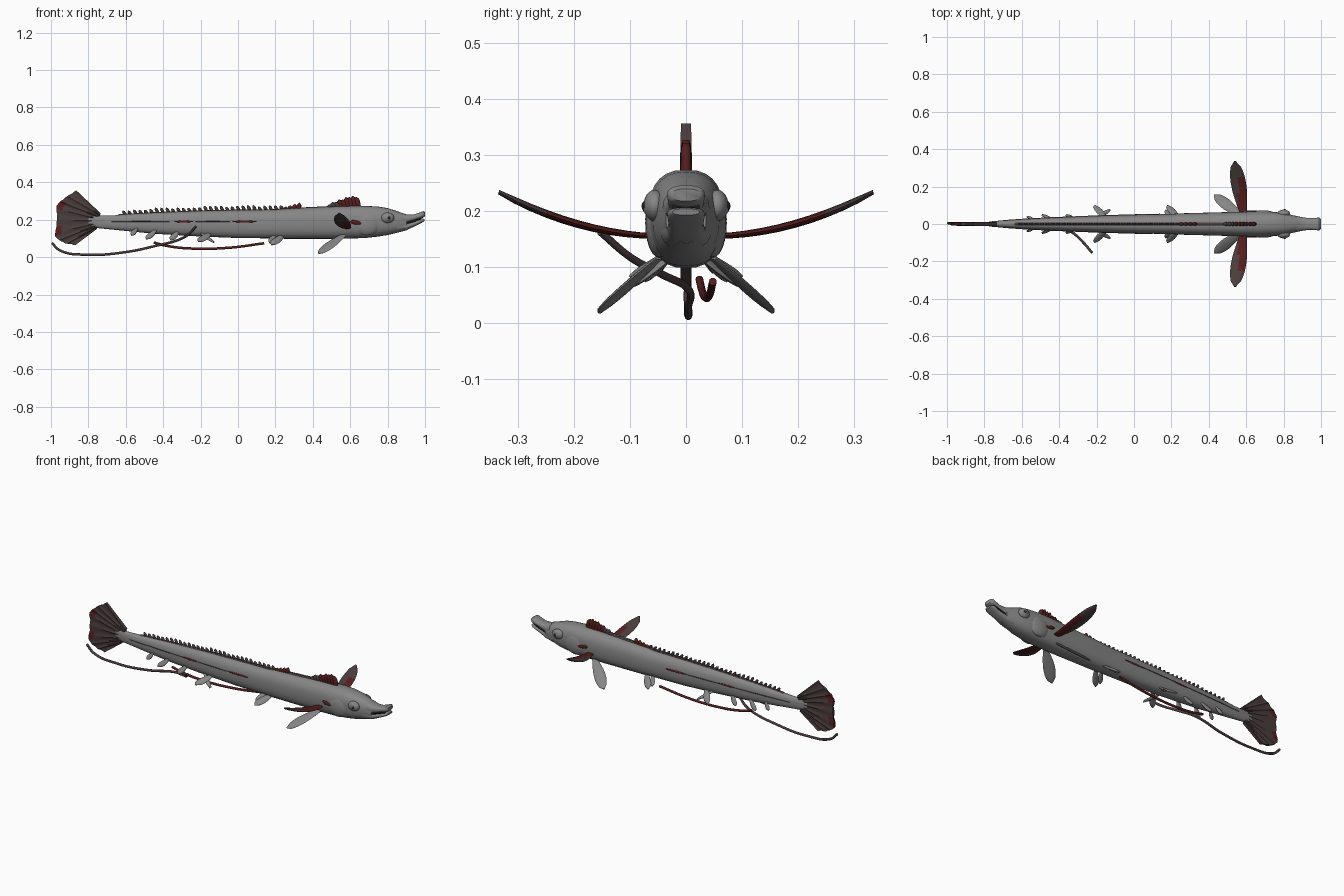
import bpy, math, random
from mathutils import Vector as V

random.seed(4)
if "Cube" in bpy.data.objects:
    bpy.data.objects.remove(bpy.data.objects["Cube"])


def material(name, *rgb):
    m = bpy.data.materials.new(name)
    m.use_nodes = True
    m.diffuse_color = (*rgb, 1)
    m.node_tree.nodes["Principled BSDF"].inputs["Base Color"].default_value = (*rgb, 1)
    return m


GREY = material("grey skin", 0.24, 0.24, 0.24)
PALE = material("pale fin", 0.23, 0.235, 0.23)
BROWN = material("brown fin", 0.07, 0.046, 0.046)
RED = material("dark red", 0.095, 0.014, 0.014)
DARK = material("dark eye", 0.02, 0.018, 0.018)


def build(name, verts, faces, mats, rule=None, angle=50):
    me = bpy.data.meshes.new(name)
    me.from_pydata(verts, [], faces)
    for m in mats:
        me.materials.append(m)
    if rule:
        for p in me.polygons:
            p.material_index = rule(p.center)
    ob = bpy.data.objects.new(name, me)
    bpy.context.collection.objects.link(ob)
    bpy.ops.object.select_all(action='DESELECT')
    ob.select_set(True)
    bpy.context.view_layer.objects.active = ob
    bpy.ops.object.mode_set(mode='EDIT')
    bpy.ops.mesh.select_all(action='SELECT')
    bpy.ops.mesh.normals_make_consistent(inside=False)
    bpy.ops.object.mode_set(mode='OBJECT')
    bpy.ops.object.shade_smooth_by_angle(angle=math.radians(angle))
    return ob


def loft(name, rings, mats, n=12, power=1.0, rule=None):
    """Skin rings given as (centre, half-width vector, half-height vector)."""
    verts, faces = [], []
    for c, a, b in rings:
        for i in range(n):
            t = math.tau * i / n
            co, si = math.cos(t), math.sin(t)
            co = math.copysign(abs(co) ** power, co)
            si = math.copysign(abs(si) ** power, si)
            verts.append(V(c) + V(a) * co + V(b) * si)
    for r in range(len(rings) - 1):
        for i in range(n):
            j = (i + 1) % n
            faces.append((r * n + i, r * n + j, r * n + n + j, r * n + n + i))
    faces += [tuple(range(n)), tuple(range(len(verts) - n, len(verts)))]
    return build(name, verts, faces, mats, rule)


def lengthwise(name, stations, mats, n=28, power=0.8, rule=None):
    """Loft along x from stations (x, bottom, top, half width)."""
    rings = [((x, 0, (lo + hi) / 2), (0, w, 0), (0, 0, (hi - lo) / 2)) for x, lo, hi, w in stations]
    return loft(name, rings, mats, n, power, rule)


def blade(name, root, tip, width, thick, mats, sag=0.0, rule=None, base=0.4, steps=10):
    """Leaf-shaped fin from root to tip; width is its half-width vector."""
    root, tip, width = V(root), V(tip), V(width)
    normal = (tip - root).cross(width).normalized() * thick
    rings = []
    for i in range(steps + 1):
        t = i / steps
        c = root.lerp(tip, t) - V((0, 0, sag * 4 * t * (1 - t)))
        s = base + (1 - base) * math.sin(min(t / 0.6, 1) * math.pi / 2)
        if t > 0.6:
            s = max(math.sqrt(max(1 - ((t - 0.6) / 0.4) ** 2, 0)), 0.12)
        rings.append((c, width * s, normal * (0.5 + 0.5 * s)))
    return loft(name, rings, mats, 12, 1, rule)


# Body, gill step and jaws
BODY = [(-0.8, .165, .22, .008), (-0.75, .155, .222, .016), (-0.68, .148, .222, .02),
        (-0.6, .14, .228, .026), (-0.45, .125, .236, .034), (-0.2, .11, .246, .044),
        (0, .102, .25, .05), (.2, .1, .252, .054), (.25, .098, .258, .057),
        (.4, .098, .264, .061), (.55, .098, .272, .065), (.68, .102, .274, .068),
        (.75, .11, .27, .064), (.8, .118, .262, .06), (.85, .13, .246, .047), (.9, .143, .228, .036)]
lengthwise("body", BODY, [GREY])
lengthwise("upper_jaw", [(.87, .17, .239, .042), (.9, .178, .228, .036), (.94, .194, .228, .031),
                         (.97, .204, .238, .033), (.99, .211, .246, .034), (1, .218, .24, .025)],
           [GREY], 20)
lengthwise("lower_jaw", [(.85, .132, .2, .045), (.9, .144, .182, .035), (.94, .162, .192, .031),
                         (.97, .177, .201, .033), (.985, .185, .207, .033), (.997, .193, .204, .024)],
           [GREY], 20)
lengthwise("mouth_inside", [(.9, .17, .19, .03), (.98, .195, .22, .024)], [DARK], 12)


def body_at(x, slot):
    for p, q in zip(BODY, BODY[1:]):
        if p[0] <= x <= q[0]:
            return p[slot] + (q[slot] - p[slot]) * (x - p[0]) / (q[0] - p[0])


# Eyes, gill covers, paired fins and side stripes
for s, side in ((1, "left"), (-1, "right")):
    for part, loc, size, mat in (
            ("eye_socket", (.8, .056, .21), (.035, .02, .028), GREY),
            ("eye", (.803, .064, .208), (.018, .014, .017), GREY),
            ("pupil", (.806, .0735, .209), (.009, .006, .009), DARK),
            ("gill_cover", (.69, .047, .178), (.075, .026, .062), GREY)):
        bpy.ops.mesh.primitive_uv_sphere_add(segments=20, ring_count=12,
                                             location=(loc[0], s * loc[1], loc[2]), scale=size)
        ob = bpy.context.object
        ob.name = side + "_" + part
        ob.data.materials.append(mat)
        bpy.ops.object.shade_smooth()
    blade(side + "_pectoral_fin", (.585, s * .05, .155), (.54, s * .335, .234), (.041, 0, 0), .007,
          [BROWN, RED], .018, lambda c: int(abs(c.y) < .25 and c.x > .56 - (abs(c.y) < .12)))
    blade(side + "_pelvic_fin", (.57, s * .045, .12), (.43, s * .155, .02), (.02, s * .022, -.012),
          .007, [PALE])
    # Small belly fins: root x, tip x, tip y, tip z, half width
    for k, (x0, x1, y, z, w) in enumerate(((.24, .18, .1, .065, .022), (.2, .17, .075, .075, .016),
                                           (-.15, -.21, .1, .082, .022), (-.2, -.13, .08, .078, .02),
                                           (-.32, -.36, .05, .09, .016), (-.44, -.49, .05, .095, .016),
                                           (-.54, -.57, .04, .115, .012))):
        blade(f"{side}_belly_fin_{k + 1}", (x0, s * .025, body_at(x0, 1) + .02), (x1, s * y, z),
              (w, 0, -.006), .006, [PALE], steps=7)
    for k, (x0, x1, h, mat) in enumerate(((-.7, -.34, .002, BROWN), (-.34, -.24, .006, RED),
                                          (-.24, -.03, .002, BROWN), (-.03, .1, .006, RED))):
        rings = []
        for i in range(9):
            x = x0 + (x1 - x0) * i / 8
            rings.append(((x, s * (body_at(x, 3) - .001), .19), (0, .003, 0),
                          (0, 0, h * (.4 + .6 * math.sin(math.pi * i / 8)))))
        loft(f"{side}_side_stripe_{k + 1}", rings, [mat], 8)
    blade(side + "_gill_mark", (.66, s * .067, .18), (.6, s * .067, .19), (0, 0, .011), .006, [RED])

# Back ridge and its row of spines
ridge = []
for i in range(41):
    x = -.64 + 1.28 * i / 40
    ridge.append(((x, 0, body_at(x, 2) - .002), (0, .009, 0), (0, 0, .006)))
loft("back_ridge", ridge, [BROWN], 8)
for i in range(30):
    x = -.6 + i * .029
    top, h = body_at(x, 2), random.uniform(.018, .028)
    blade(f"back_spine_{i + 1}", (x, 0, top - .006), (x - .016, 0, top + h), (.008, 0, .003), .006,
          [BROWN], base=.9, steps=5)
for i in range(4):
    x = .25 + i * .024
    top = body_at(x, 2)
    blade(f"red_spine_{i + 1}", (x, 0, top - .02), (x + .006, 0, top + .012 + .006 * i),
          (.013, 0, 0), .009, [RED], base=.9, steps=5)

# Ragged front dorsal fin made of overlapping rays
for i in range(9):
    x = .49 + i * .018
    top = body_at(x, 2)
    blade(f"dorsal_ray_{i + 1}", (x + .012, 0, top - .012),
          (x - .004, 0, top + .012 + .036 * min(i / 6, 1) + .006 * (i % 2)),
          (.015, 0, .004), .01, [RED if i > 2 else BROWN], base=.8, steps=6)

# Tail fan with pleated rays
OUTER = [V(p) for p in ((-.755, .15), (-.87, .064), (-.93, .075), (-.98, .107), (-.968, .2),
                        (-.972, .278), (-.93, .315), (-.865, .357), (-.735, .235))]
rays, rows, verts, faces = 32, 7, [], []
for side in (1, -1):
    for i in range(rays + 1):
        u = i / rays * 6
        k = min(int(u), 5)
        out = OUTER[1 + k].lerp(OUTER[2 + k], u - k)
        inner = OUTER[0].lerp(OUTER[8], i / rays)
        for j in range(rows + 1):
            p = inner.lerp(out, j / rows * (.985 if i % 4 == 2 else 1))
            y = side * ((.008 if i % 4 else .012) - .003 * j / rows)
            verts.append((p.x, y, p.y))
size = (rays + 1) * (rows + 1)
for i in range(rays):
    for j in range(rows):
        a = i * (rows + 1) + j
        quad = (a, a + 1, a + rows + 2, a + rows + 1)
        faces += [quad, tuple(q + size for q in reversed(quad))]
border = [i * (rows + 1) for i in range(rays + 1)]
border += [rays * (rows + 1) + j for j in range(1, rows + 1)]
border += [i * (rows + 1) + rows for i in range(rays - 1, -1, -1)] + list(range(rows - 1, 0, -1))
for a, b in zip(border, border[1:] + border[:1]):
    faces.append((a, b, b + size, a + size))
build("tail_fan", verts, faces, [BROWN, RED],
      lambda c: int(c.x < -.925 and c.z > .255 or c.x < -.955 and .12 < c.z < .16), 35)


# Trailing filaments under the belly
def filament(name, points, radius, mat):
    cu = bpy.data.curves.new(name, 'CURVE')
    cu.dimensions = '3D'
    cu.bevel_depth, cu.bevel_resolution, cu.use_fill_caps = radius, 3, True
    sp = cu.splines.new('BEZIER')
    sp.bezier_points.add(len(points) - 1)
    for bp, p in zip(sp.bezier_points, points):
        bp.co = p
        bp.handle_left_type = bp.handle_right_type = 'AUTO'
    cu.materials.append(mat)
    bpy.context.collection.objects.link(bpy.data.objects.new(name, cu))


filament("long_filament", [(-.995, .003, .075), (-.95, .003, .035), (-.8, .004, .013), (-.6, .004, .027),
                           (-.42, 0, .065), (-.33, -.045, .088), (-.27, -.1, .118),
                           (-.225, -.153, .163)], .007, BROWN)
filament("belly_filament", [(-.45, .024, .078), (-.38, .028, .06), (-.25, .034, .046),
                            (-.05, .042, .05), (.14, .048, .074)], .007, RED)
